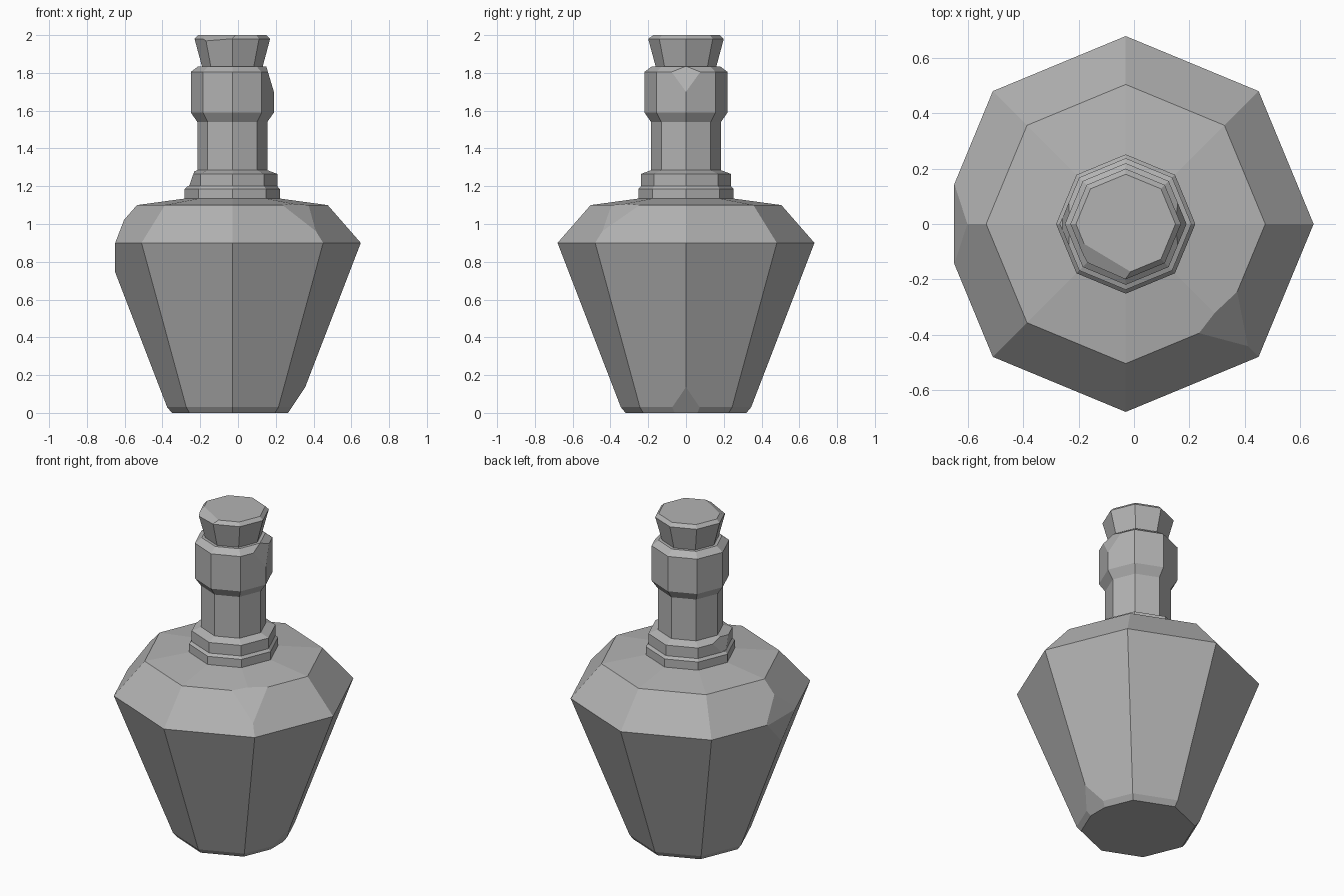
import bpy
import bmesh
from math import cos, sin, tau
from mathutils import Vector

default = bpy.data.objects.get("Cube")
if default:
    bpy.data.objects.remove(default, do_unlink=True)

AXIS_X = -0.03
SIDES = 8

stone = bpy.data.materials.new("plain grey")
stone.use_nodes = True
GREY = (0.45, 0.45, 0.45, 1)
stone.diffuse_color = GREY
stone.node_tree.nodes["Principled BSDF"].inputs["Base Color"].default_value = GREY


def chip(bm, point, normal):
    """Slice a broken corner off a convex part and cap the cut."""
    geom = bm.verts[:] + bm.edges[:] + bm.faces[:]
    cut = bmesh.ops.bisect_plane(bm, geom=geom, plane_co=Vector(point),
                                 plane_no=Vector(normal).normalized(),
                                 clear_outer=True)["geom_cut"]
    edges = [e for e in cut if isinstance(e, bmesh.types.BMEdge)]
    bmesh.ops.holes_fill(bm, edges=edges, sides=0)


def turned_part(name, profile, chips=()):
    """Closed eight-sided solid from (radius, height) pairs, bottom to top."""
    bm = bmesh.new()
    rings = []
    for radius, z in profile:
        rings.append([bm.verts.new((AXIS_X + radius * cos(tau * i / SIDES),
                                    radius * sin(tau * i / SIDES), z))
                      for i in range(SIDES)])
    for low, high in zip(rings, rings[1:]):
        for i in range(SIDES):
            j = (i + 1) % SIDES
            bm.faces.new((low[i], low[j], high[j], high[i]))
    bm.faces.new(rings[0][::-1])
    bm.faces.new(rings[-1])
    for point, normal in chips:
        chip(bm, point, normal)
    bmesh.ops.recalc_face_normals(bm, faces=bm.faces[:])
    mesh = bpy.data.meshes.new(name)
    bm.to_mesh(mesh)
    bm.free()
    mesh.materials.append(stone)
    obj = bpy.data.objects.new(name, mesh)
    bpy.context.collection.objects.link(obj)
    return obj


# Faceted body, with a broken side corner, shoulder corner and base corner
turned_part("bottle_body",
            [(0.32, 0), (0.345, 0.03), (0.68, 0.9), (0.505, 1.1), (0.25, 1.135)],
            [((-0.652, 0, 0.8), (-1, 0, 0)),
             ((-0.6, 0, 1.03), (-0.13, 0, 0.05)),
             ((0.355, 0, 0.135), (0.105, 0, -0.07)),
             ((0.30, -0.325, 1.1), (0.5, -0.46, 0.8))])

# Stepped collar at the foot of the neck, chipped on one side
turned_part("lower_collar", [(0.252, 1.12), (0.252, 1.185), (0.238, 1.2)])
turned_part("upper_collar", [(0.238, 1.195), (0.238, 1.265), (0.185, 1.285)],
            [((-0.245, 0, 1.24), (-1, 0, 0.35))])

# Neck and the thick band around its top
turned_part("neck", [(0.185, 1.27), (0.185, 1.56)])
turned_part("neck_band",
            [(0.185, 1.54), (0.22, 1.59), (0.22, 1.805), (0.18, 1.835)],
            [((0.19, 0, 1.70), (0.1, 0, 0.03))])

# Flared stopper with a worn rim
turned_part("stopper", [(0.157, 1.82), (0.2, 1.98), (0.18, 2.0)],
            [((0.155, -0.03, 1.99), (0.9, -0.3, 0.5)),
             ((-0.1, -0.12, 2.0), (-0.3, -0.5, 1.0))])
